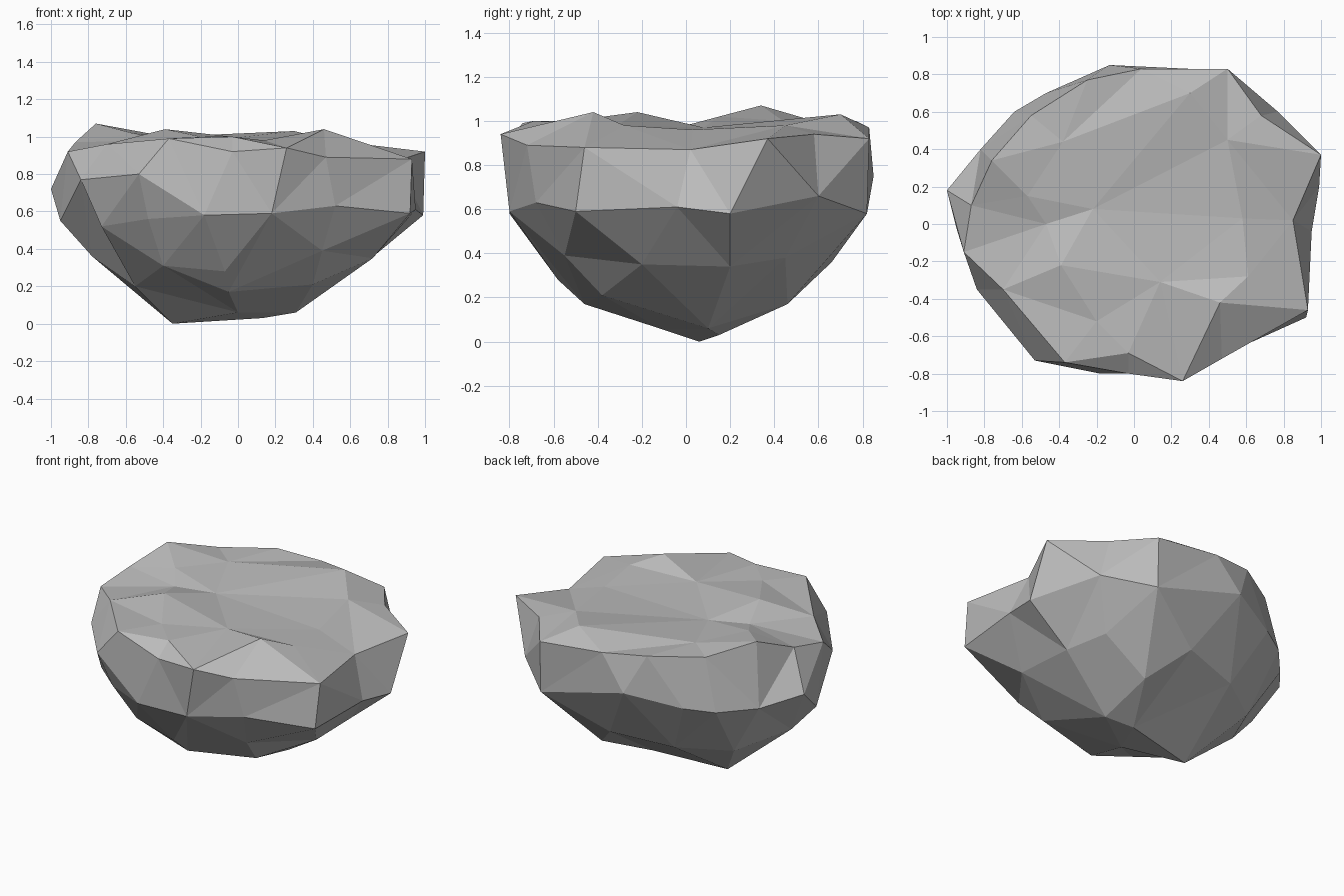
import bpy
import bmesh
from mathutils import Vector
from mathutils.geometry import delaunay_2d_cdt

cube = bpy.data.objects.get("Cube")
if cube:
    bpy.data.objects.remove(cube, do_unlink=True)

# Upper rim and the girdle below it, paired point by point around the rock
rim = [(-.03, -.8, .92), (.26, -.84, .94), (.47, -.72, .89), (.93, -.46, .88),
       (.85, .02, .87), (1, .37, .92), (.68, .58, .94), (.5, .83, .92),
       (.04, .83, .97), (-.25, .77, 1), (-.55, .58, 1), (-.76, .34, 1.07),
       (-.87, .1, .97), (-.91, -.15, .92), (-.7, -.35, .96), (-.37, -.74, .99)]
girdle = [(-.18, -.8, .58), (.18, -.8, .59), (.52, -.68, .63), (.92, -.5, .59),
          (.95, -.04, .61), (.99, .2, .58), (.77, .6, .66), (.5, .82, .58),
          (-.13, .85, .75), (-.47, .7, .68), (-.64, .6, .66), (-.82, .4, .66),
          (-1, .18, .72), (-.95, -.02, .55), (-.84, -.35, .77), (-.53, -.73, .8)]

# Loose points that shape the dished top and the rounded underside
dish = [(-.03, -.69, 1), (.46, -.42, 1.04), (.61, -.28, .98), (.14, -.31, .98),
        (-.2, -.52, 1), (-.39, -.22, 1.04), (-.57, .15, 1.02), (-.47, 0, .98),
        (-.22, .08, .97), (.58, .03, .96), (.5, .45, .98), (-.38, .44, 1),
        (.3, .7, 1.03)]
belly = [(-.05, -.46, .17), (.4, -.38, .21), (-.07, -.58, .28), (-.4, -.5, .31),
         (-.73, -.4, .52), (-.48, -.64, .56), (.45, -.55, .39), (.72, -.2, .35),
         (.7, .2, .34), (.6, .45, .38), (.3, .46, .17), (.1, .66, .36),
         (-.3, .55, .32), (-.6, .35, .3), (-.78, 0, .36), (-.55, -.15, .2),
         (-.35, .06, 0), (.13, .15, .03), (.31, .1, .06), (0, -.12, .06)]


def add_cap(bm, loop, inner):
    """Triangulate the area inside a closed loop through the inner points."""
    points = [Vector(p) for p in loop + inner]
    count = len(loop)
    edges = [(i, (i + 1) % count) for i in range(count)]
    _, _, faces, source, _, _ = delaunay_2d_cdt(
        [p.xy for p in points], edges, [], 1, 1e-5)
    verts = [bm.verts.new(points[ids[0]]) for ids in source]
    for face in faces:
        bm.faces.new([verts[i] for i in face])


def add_wall(bm, lower, upper):
    """Join two paired loops with triangles, splitting along the shorter diagonal."""
    low = [bm.verts.new(p) for p in lower]
    high = [bm.verts.new(p) for p in upper]
    for i in range(len(low)):
        j = (i + 1) % len(low)
        a, b, c, d = low[i], low[j], high[j], high[i]
        if (a.co - c.co).length < (b.co - d.co).length:
            triangles = (a, b, c), (a, c, d)
        else:
            triangles = (a, b, d), (b, c, d)
        for triangle in triangles:
            bm.faces.new(triangle)


# Stone surface: top, side band and underside welded into one shell
bm = bmesh.new()
add_cap(bm, rim, dish)
add_wall(bm, girdle, rim)
add_cap(bm, girdle, belly)
bmesh.ops.remove_doubles(bm, verts=bm.verts[:], dist=1e-4)
bmesh.ops.recalc_face_normals(bm, faces=bm.faces[:])
mesh = bpy.data.meshes.new("boulder")
bm.to_mesh(mesh)
bm.free()

# Single grey stone colour
stone = bpy.data.materials.new("stone grey")
stone.use_nodes = True
grey = (.5, .5, .5, 1)
stone.diffuse_color = grey
shader = next(n for n in stone.node_tree.nodes if n.type == 'BSDF_PRINCIPLED')
shader.inputs["Base Color"].default_value = grey
mesh.materials.append(stone)

boulder = bpy.data.objects.new("boulder", mesh)
bpy.context.collection.objects.link(boulder)
